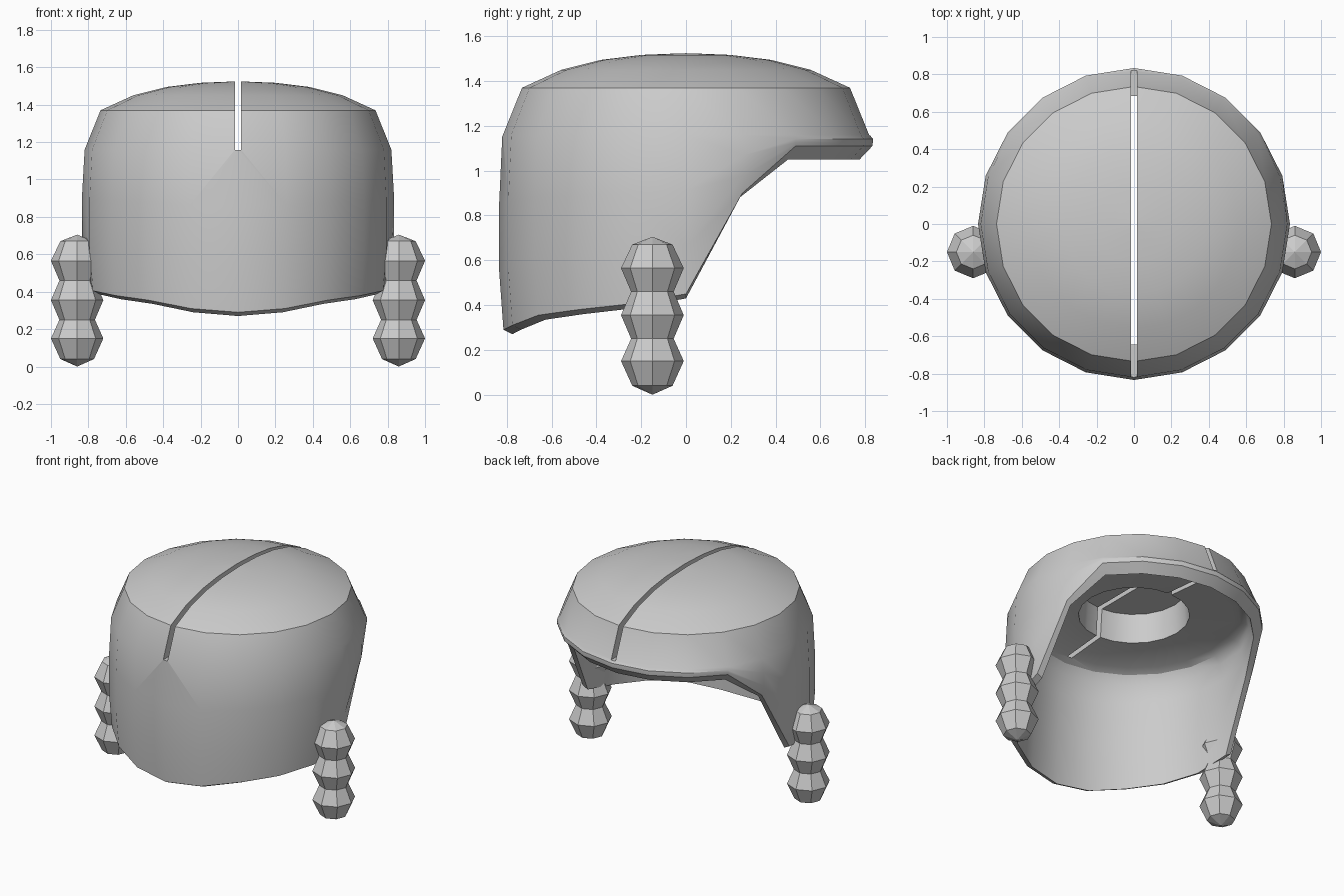
import bpy
import bmesh
from math import sin, cos, radians, pi

cube = bpy.data.objects.get("Cube")
if cube:
    bpy.data.objects.remove(cube, do_unlink=True)

grey = bpy.data.materials.new("plain_grey")
grey.use_nodes = True
grey.diffuse_color = (0.6, 0.6, 0.6, 1)
grey.node_tree.nodes["Principled BSDF"].inputs["Base Color"].default_value = (0.6, 0.6, 0.6, 1)


def make_object(name, bm, material=grey):
    bmesh.ops.recalc_face_normals(bm, faces=bm.faces)
    mesh = bpy.data.meshes.new(name)
    bm.to_mesh(mesh)
    bm.free()
    obj = bpy.data.objects.new(name, mesh)
    bpy.context.collection.objects.link(obj)
    if material:
        mesh.materials.append(material)
    return obj


def skin(bm, columns, start, end):
    """Join neighbouring columns of (x, y, z) points, closing both ends at a pole."""
    cols = [[bm.verts.new(p) for p in col] for col in columns]
    first, last = bm.verts.new(start), bm.verts.new(end)
    for a, b in zip(cols, cols[1:] + cols[:1]):
        bm.faces.new((first, a[0], b[0]))
        bm.faces.new((last, b[-1], a[-1]))
        for i in range(len(a) - 1):
            bm.faces.new((a[i], a[i + 1], b[i + 1], b[i]))


def activate(obj):
    bpy.ops.object.select_all(action="DESELECT")
    obj.select_set(True)
    bpy.context.view_layer.objects.active = obj


# Lower edge height of each column, from the front round to the open back
SIDES = 20
HEM = [0.27, 0.29, 0.335, 0.36, 0.385, 0.43, 0.88, 1.05, 1.05, 1.05, 1.05]


def hair_column(i):
    hem = HEM[min(i, SIDES - i)]
    angle = radians(-90) + 2 * pi * i / SIDES
    lip = hem + (0.06 if hem > 1 else 0.02)
    # crown, outer wall and lip
    profile = [(0.2, 1.517), (0.38, 1.495), (0.56, 1.45), (0.735, 1.37), (0.82, 1.16)]
    profile += [(0.834, 1.16 + (lip - 1.16) * t) for t in (0.35, 0.7)]
    profile += [(0.832 if hem > 1 else 0.815, lip), (0.775, hem)]
    # inner wall curving into the ceiling, then the round socket
    profile += [(r, hem + (1.16 - hem) * t) for r, t in
                ((0.76, 0.4), (0.745, 0.75), (0.725, 0.9), (0.69, 0.97), (0.64, 1))]
    profile += [(0.36, 1.185), (0.345, 1.39)]
    return [(r * cos(angle), r * sin(angle), z) for r, z in profile]


# Hair shell
bm = bmesh.new()
skin(bm, [hair_column(i) for i in range(SIDES)], (0, 0, 1.525), (0, 0, 1.39))
hair = make_object("hair_shell", bm)

# Parting slot through the crown
bm = bmesh.new()
bmesh.ops.create_cube(bm, size=1)
for v in bm.verts:
    v.co = (v.co.x * 0.034, v.co.y * 2, 1.157 if v.co.z < 0 else 1.7)
cutter = make_object("parting_cutter", bm, None)
cutter.hide_render = True
activate(hair)
mod = hair.modifiers.new("parting", "BOOLEAN")
mod.operation = "DIFFERENCE"
mod.solver = "EXACT"
mod.object = cutter
bpy.ops.object.modifier_apply(modifier=mod.name)
bpy.data.objects.remove(cutter, do_unlink=True)
bpy.ops.object.shade_smooth_by_angle(angle=radians(32))

# Braids: faceted beads, one on each side
BRAID = [(0.09, 0.04), (0.14, 0.15), (0.095, 0.25), (0.14, 0.355),
         (0.095, 0.46), (0.14, 0.565), (0.09, 0.67)]
for name, x in (("left_braid", 0.86), ("right_braid", -0.86)):
    bm = bmesh.new()
    columns = [[(x + r * cos(a), -0.15 + r * sin(a), z) for r, z in BRAID]
               for a in (pi / 4 * k for k in range(8))]
    skin(bm, columns, (x, -0.15, 0), (x, -0.15, 0.705))
    make_object(name, bm)
